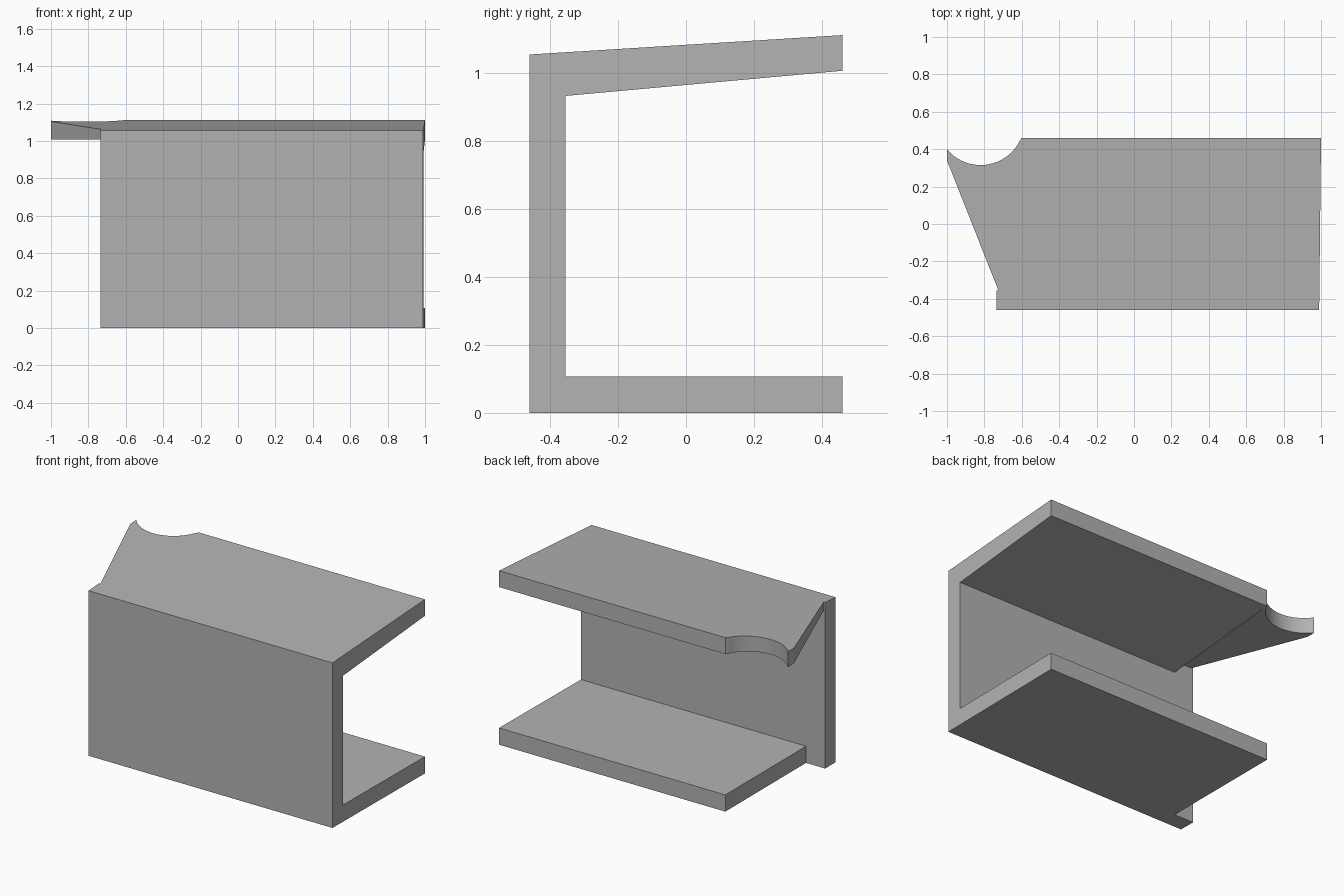
import bpy, bmesh, math

cube = bpy.data.objects.get("Cube")
if cube:
    bpy.data.objects.remove(cube, do_unlink=True)

grey = bpy.data.materials.new("plain grey")
grey.use_nodes = True
grey.diffuse_color = (0.45, 0.45, 0.45, 1)
grey.node_tree.nodes["Principled BSDF"].inputs["Base Color"].default_value = grey.diffuse_color

FRONT, BACK, INNER = -0.46, 0.46, -0.355   # depth of wall faces and free edges
THICK = 0.107


def roof_z(y):
    """Height of the sloping roof surface."""
    return 1.055 + 0.057 * (y - FRONT) / (BACK - FRONT)


def right_x(y):
    """The right end is slightly out of square."""
    return 0.99 + 0.01 * (y - FRONT) / (BACK - FRONT)


def loft(name, start, end):
    """Solid between two matching outlines."""
    bm = bmesh.new()
    a = [bm.verts.new(p) for p in start]
    b = [bm.verts.new(p) for p in end]
    bm.faces.new(a)
    bm.faces.new(b[::-1])
    for i in range(len(a)):
        j = (i + 1) % len(a)
        bm.faces.new((a[i], b[i], b[j], a[j]))
    bmesh.ops.recalc_face_normals(bm, faces=bm.faces)
    mesh = bpy.data.meshes.new(name)
    bm.to_mesh(mesh)
    bm.free()
    mesh.materials.append(grey)
    ob = bpy.data.objects.new(name, mesh)
    bpy.context.collection.objects.link(ob)
    return ob


def along_x(name, profile, left, right):
    return loft(name, [(left, y, z) for y, z in profile],
                [(right(y), y, z) for y, z in profile])


# C-shaped channel: floor, front wall and sloping roof
channel = along_x("channel_bracket", [
    (FRONT, 0), (BACK, 0), (BACK, THICK), (INNER, THICK), (INNER, 0.933),
    (BACK, 1.007), (BACK, roof_z(BACK)), (FRONT, roof_z(FRONT))], -0.6, right_x)

# Front wall carried on past the floor
wall = along_x("wall_extension", [
    (FRONT, 0), (INNER, 0), (INNER, roof_z(INNER)), (FRONT, roof_z(FRONT))],
    -0.735, lambda y: -0.6)

# Roof lip: flat underside, slanted edge and round notch
cx, cy, r, steps = -0.82, 0.548, 0.233, 28
a0, a1 = math.atan2(0.40 - cy, -1 - cx), math.atan2(BACK - cy, -0.6 - cx)
a0 %= 2 * math.pi
a1 %= 2 * math.pi
outline = [(-0.6, INNER), (-0.725, INNER), (-1, 0.34), (-1, 0.40)]
for i in range(1, steps):
    a = a0 + (a1 - a0) * i / steps
    outline.append((cx + r * math.cos(a), cy + r * math.sin(a)))
outline.append((-0.6, BACK))
lip = loft("roof_lip", [(x, y, 1.007) for x, y in outline],
           [(x, y, roof_z(y)) for x, y in outline])

# Join the pieces into one clean solid
bpy.context.view_layer.objects.active = channel
for piece in (wall, lip):
    mod = channel.modifiers.new("join", 'BOOLEAN')
    mod.operation = 'UNION'
    mod.solver = 'EXACT'
    mod.object = piece
    bpy.ops.object.modifier_apply(modifier=mod.name)
    bpy.data.objects.remove(piece, do_unlink=True)

# Remove seams between level faces
bm = bmesh.new()
bm.from_mesh(channel.data)
bmesh.ops.remove_doubles(bm, verts=bm.verts, dist=0.0002)
bmesh.ops.dissolve_limit(bm, angle_limit=math.radians(0.5), verts=bm.verts, edges=bm.edges)
bm.to_mesh(channel.data)
bm.free()

bpy.ops.object.select_all(action='DESELECT')
channel.select_set(True)
bpy.ops.object.shade_smooth_by_angle(angle=math.radians(20))
